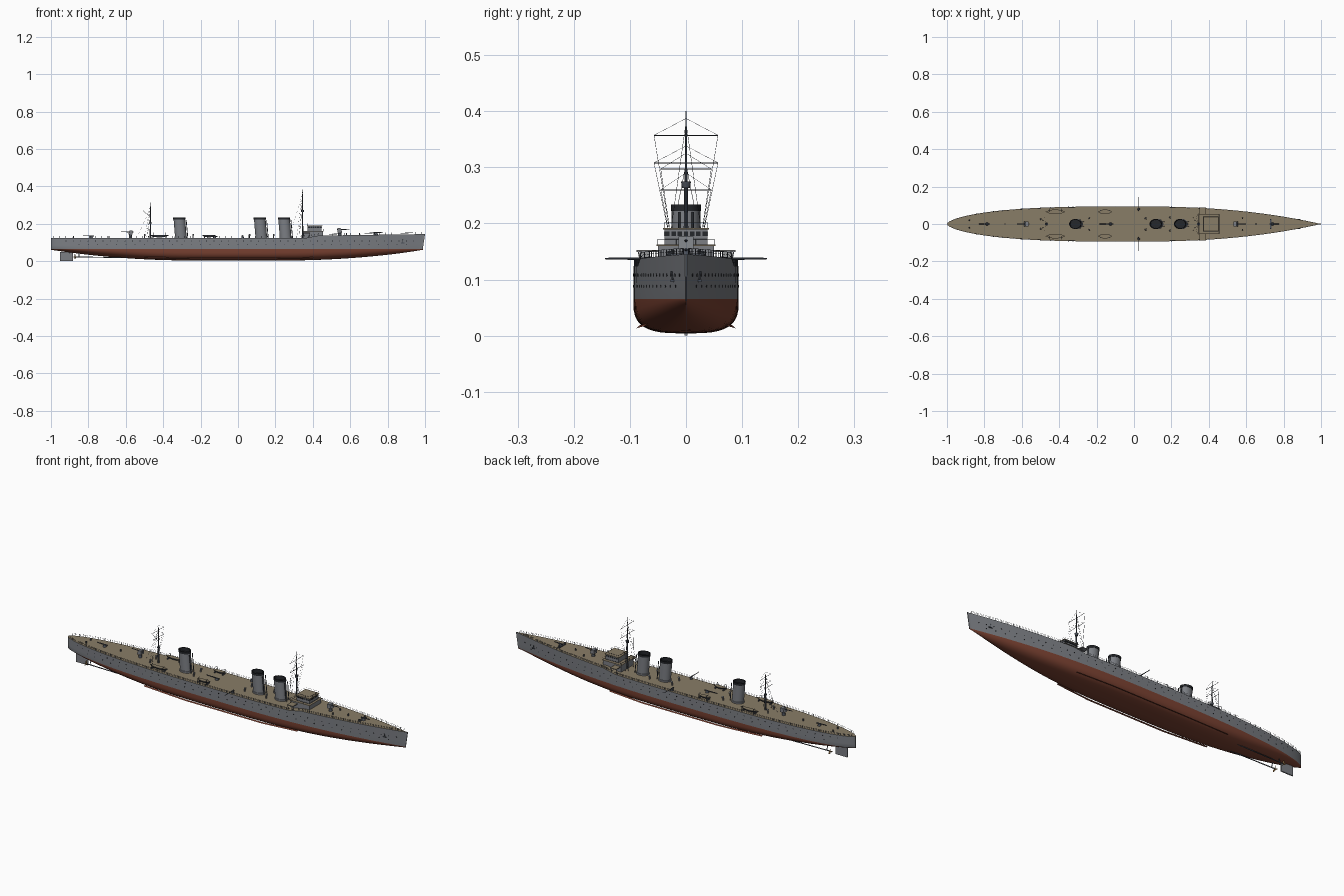
import bpy, bmesh, math
from mathutils import Vector, Matrix

if "Cube" in bpy.data.objects:
    bpy.data.objects.remove(bpy.data.objects["Cube"])

def material(name, c):
    m = bpy.data.materials.new(name)
    m.diffuse_color = (*c, 1)
    m.use_nodes = True
    m.node_tree.nodes["Principled BSDF"].inputs["Base Color"].default_value = m.diffuse_color
    return m

GREY = material("hull grey", (0.20, 0.21, 0.23))
RED = material("bottom red", (0.20, 0.055, 0.032))
DECK = material("deck tan", (0.25, 0.205, 0.135))
BLACK = material("funnel black", (0.018, 0.02, 0.024))
STEEL = material("gun steel", (0.07, 0.08, 0.10))
BRONZE = material("propeller bronze", (0.25, 0.15, 0.06))
WL = 0.065  # waterline height

# ---- helpers
def finish(name, bm, mats, mirror=False, angle=35):
    bmesh.ops.recalc_face_normals(bm, faces=bm.faces)
    me = bpy.data.meshes.new(name)
    bm.to_mesh(me)
    bm.free()
    for m in mats:
        me.materials.append(m)
    for p in me.polygons:
        p.use_smooth = True
    me.set_sharp_from_angle(angle=math.radians(angle))
    ob = bpy.data.objects.new(name, me)
    bpy.context.scene.collection.objects.link(ob)
    if mirror:
        mod = ob.modifiers.new("mirror", 'MIRROR')
        mod.use_axis = (False, True, False)
        mod.use_mirror_merge = False
    return ob

def cyl(bm, p, q, r, r2=None, n=8):
    p, q = Vector(p), Vector(q)
    d = q - p
    M = Matrix.Translation((p + q) / 2) @ d.to_track_quat('Z', 'Y').to_matrix().to_4x4()
    bmesh.ops.create_cone(bm, cap_ends=True, segments=n, radius1=r,
                          radius2=r if r2 is None else r2, depth=d.length, matrix=M)

def box(bm, x0, x1, y0, y1, z0, z1):
    M = Matrix.Translation(((x0 + x1) / 2, (y0 + y1) / 2, (z0 + z1) / 2))
    bmesh.ops.create_cube(bm, size=1, matrix=M @ Matrix.Diagonal((x1 - x0, y1 - y0, z1 - z0, 1)))

def loft(bm, rings, closed=False):
    vs = [[bm.verts.new(p) for p in r] for r in rings]
    for a, b in zip(vs, vs[1:]):
        k = len(a)
        for i in range(k if closed else k - 1):
            bm.faces.new((a[i], a[(i + 1) % k], b[(i + 1) % k], b[i]))
    return vs

# ---- hull lines
def half(x):
    t = min(abs(x), 1)
    return max(0.0015, 0.094 * ((1 - t ** 2.4) if x > 0 else (1 - t ** 3) ** 0.6))

def deck_z(x):
    s = min(max((x - 0.36) / 0.07, 0), 1)
    return 0.124 + 0.013 * s + 0.008 * max(0, (x - 0.43) / 0.57)

def side_y(x, z):
    w = half(x) * (1 - 0.22 * max(0, x) ** 4)
    return w + (half(x) - w) * (z - WL) / (deck_z(x) - WL)

def section(x):
    k = 0.004 + 0.057 * max(0, (abs(x) - 0.25) / 0.75) ** 2
    n = 3.2 - 1.9 * abs(x) ** 2
    pts = []
    for i in range(11):
        a = math.pi / 2 * i / 10
        pts.append((side_y(x, WL) * math.sin(a) ** (2 / n), WL - (WL - k) * math.cos(a) ** (2 / n)))
    for i in (1, 2, 3):
        z = WL + (deck_z(x) - WL) * i / 3
        pts.append((side_y(x, z), z))
    full = [(-y, z) for y, z in reversed(pts[1:])] + pts
    rake = 0.012 * max(0, (x - 0.85) / 0.15)
    return [(x - rake * min(1, max(0, (deck_z(x) - z) / (deck_z(x) - WL))), y, z) for y, z in full]

bm = bmesh.new()
xs = sorted([-math.cos(math.pi * i / 72) for i in range(73)] + [0.36, 0.43])
vs = loft(bm, [section(x) for x in xs])
for e in (vs[0], vs[-1]):
    bm.faces.new(e)
for f in bm.faces:
    f.material_index = 1 if f.calc_center_median().z < WL - 1e-4 or max(v.co.z for v in f.verts) < WL + 1e-4 else 0
for a, b in zip(vs, vs[1:]):
    bm.faces.new((a[0], a[-1], b[-1], b[0])).material_index = 2
finish("hull", bm, [GREY, RED, DECK])

# ---- railings along the deck edge
bm = bmesh.new()
line = [-0.985 + 1.965 * i / 62 for i in range(63)]
def edge(x, h):
    return Vector((x, half(x) * 0.975, deck_z(x) + h))
for x in line:
    cyl(bm, edge(x, 0), edge(x, 0.011), 0.0008, n=4)
for h in (0.006, 0.011):
    for a, b in zip(line, line[1:]):
        cyl(bm, edge(a, h), edge(b, h), 0.0004, n=3)
finish("railings", bm, [STEEL], True)

# ---- portholes in two rows, bow anchors and their hawse holes
bm = bmesh.new()
for z, x0, x1, n in ((0.108, -0.92, 0.94, 48), (0.088, -0.85, 0.9, 36)):
    for i in range(n):
        x = x0 + (x1 - x0) * i / (n - 1)
        y = side_y(x, z)
        cyl(bm, (x, y - 0.002, z), (x, y + 0.0007, z), 0.0026, n=8)
finish("portholes", bm, [BLACK], True)
bm = bmesh.new()
y = side_y(0.88, 0.105)
cyl(bm, (0.88, y, 0.098), (0.88, y + 0.003, 0.115), 0.0016)
box(bm, 0.871, 0.889, y - 0.002, y + 0.004, 0.096, 0.1)
finish("anchors", bm, [STEEL], True)

# ---- funnels: oval, raked aft, black cap with hollow mouth
for i, x in enumerate((-0.305, 0.125, 0.255)):
    bm = bmesh.new()
    def ring(z, s=1.0):
        c = x - 0.08 * (z - 0.12)
        return [(c + 0.031 * s * math.cos(2 * math.pi * j / 28),
                 0.0255 * s * math.sin(2 * math.pi * j / 28), z) for j in range(28)]
    v = loft(bm, [ring(0.12, 1.08), ring(0.132, 1.08), ring(0.133), ring(0.222), ring(0.2225, 1.06),
                  ring(0.234, 1.06), ring(0.234, 0.9), ring(0.215, 0.9)], True)
    bm.faces.new(v[-1])
    for f in bm.faces:
        f.material_index = int(f.calc_center_median().z > 0.214)
    finish(f"funnel_{i + 1}", bm, [GREY, BLACK])
    bm = bmesh.new()
    for s in (-1, 1):
        cyl(bm, (x + 0.037, s * 0.012, 0.12), (x + 0.028, s * 0.012, 0.22), 0.002)
    finish(f"steam_pipes_{i + 1}", bm, [STEEL])

# ---- bridge
bm = bmesh.new()
box(bm, 0.347, 0.455, -0.05, 0.05, 0.12, 0.160)
box(bm, 0.372, 0.447, -0.038, 0.038, 0.160, 0.189)
box(bm, 0.35, 0.385, -0.088, 0.088, 0.149, 0.152)
for s in (-1, 1):
    for xx in (0.352, 0.383):
        cyl(bm, (xx, s * 0.078, 0.12), (xx, s * 0.085, 0.15), 0.0012, n=6)
finish("bridge", bm, [GREY])
bm = bmesh.new()
box(bm, 0.344, 0.458, -0.053, 0.053, 0.160, 0.1625)
box(bm, 0.368, 0.451, -0.041, 0.041, 0.189, 0.192)
box(bm, 0.35, 0.385, -0.088, 0.088, 0.152, 0.1528)
finish("bridge_roofs", bm, [DECK])
bm = bmesh.new()
for i in range(7):
    yy = -0.033 + 0.011 * i
    box(bm, 0.446, 0.448, yy - 0.004, yy + 0.004, 0.178, 0.186)
for i in range(6):
    xx = 0.38 + 0.012 * i
    for s in (-1, 1):
        box(bm, xx - 0.0045, xx + 0.0045, s * 0.038 - 0.001, s * 0.038 + 0.001, 0.178, 0.186)
finish("bridge_windows", bm, [BLACK])
bm = bmesh.new()
for x0, x1, w, z in ((0.346, 0.456, 0.051, 0.1625), (0.37, 0.449, 0.039, 0.192)):
    c = [(x0, -w), (x1, -w), (x1, w), (x0, w)]
    for a, b in zip(c, c[1:] + c[:1]):
        cyl(bm, (*a, z + 0.009), (*b, z + 0.009), 0.0005, n=4)
        for t in (0, 0.33, 0.67):
            p = Vector(a).lerp(Vector(b), t)
            cyl(bm, (p.x, p.y, z), (p.x, p.y, z + 0.009), 0.0006, n=4)
finish("bridge_rails", bm, [STEEL])

# ---- masts, yards, lookout platforms and rigging
for name, x, top, yards, span in (("foremast", 0.345, 0.40, (0.357, 0.308), 0.057),
                                  ("mainmast", -0.468, 0.325, (0.297, 0.26), 0.045)):
    bm = bmesh.new()
    zd = 0.12
    mid = zd + (top - zd) * 0.55
    cyl(bm, (x, 0, zd), (x, 0, mid), 0.0045, 0.0035, 10)
    cyl(bm, (x, 0, mid), (x, 0, top), 0.0025, 0.001, 8)
    for z in yards:
        cyl(bm, (x, -span, z), (x, span, z), 0.0009, n=6)
    if x > 0:
        cyl(bm, (x, 0, 0.263), (x, 0, 0.275), 0.007, 0.009, 12)
    else:
        cyl(bm, (x, 0, 0.2), (x, 0, 0.207), 0.006, 0.008, 12)
        cyl(bm, (x, 0, 0.235), (x - 0.04, 0, 0.27), 0.0009, n=6)
    finish(name, bm, [STEEL])
    bm = bmesh.new()
    for s in (-1, 1):
        for dx in (-0.03, -0.012):
            cyl(bm, (x, 0, top - 0.02), (x + dx, s * 0.035, 0.13), 0.0004, n=3)
        for z in yards:
            cyl(bm, (x, s * span, z), (x - 0.02, s * 0.02, 0.13), 0.0004, n=3)
            cyl(bm, (x, s * span, z), (x, 0, min(z + 0.03, top)), 0.0004, n=3)
    cyl(bm, (x, 0, top - 0.04), (x - 0.07, 0, 0.13), 0.0004, n=3)
    finish(name + "_rigging", bm, [STEEL])

# ---- deck guns: pedestal, shield and barrel (d = +1 forward, -1 aft)
def gun(name, x, d, h, length, shield):
    z = deck_z(x)
    bm = bmesh.new()
    cyl(bm, (x, 0, z), (x, 0, z + h), 0.009, 0.005, 12)
    cyl(bm, (x - d * 0.015, 0, z + h), (x + d * length, 0, z + h + 0.002), 0.003, 0.0016, 10)
    finish(name, bm, [STEEL])
    if shield:
        bm = bmesh.new()
        box(bm, x - 0.012, x + 0.012, -0.013, 0.013, z + h - 0.014, z + h + 0.008)
        for v in bm.verts:
            if (v.co.x - x) * d > 0 and v.co.z > z + h:
                v.co.x -= d * 0.008
        finish(name + "_shield", bm, [GREY])

gun("forward_gun", 0.545, 1, 0.03, 0.05, True)
gun("bow_gun", 0.74, 1, 0.011, 0.035, False)
gun("aft_gun", -0.575, -1, 0.032, 0.05, True)
gun("stern_gun", -0.785, -1, 0.011, 0.045, False)
gun("midship_gun", -0.125, -1, 0.009, 0.06, False)

# ---- broadside guns, mooring gear and vents
bm = bmesh.new()
cyl(bm, (0.025, 0.08, 0.12), (0.025, 0.08, 0.137), 0.007, 0.005, 12)
cyl(bm, (0.025, 0.07, 0.137), (0.025, 0.144, 0.1375), 0.0025, 0.0013, 10)
finish("broadside_guns", bm, [STEEL], True)
bm = bmesh.new()
box(bm, 0.726, 0.736, -0.028, 0.028, 0.14, 0.146)
for x, y in ((0.73, 0.024), (0.73, -0.024), (0.65, 0), (0.58, 0.03), (0.58, -0.03), (-0.69, 0), (-0.88, 0.02), (-0.88, -0.02)):
    cyl(bm, (x, y, deck_z(x) - 0.001), (x, y, deck_z(x) + 0.012), 0.004, 0.003, 10)
finish("capstans_and_bollards", bm, [STEEL])
bm = bmesh.new()
for x, y in ((-0.5, 0.025), (0.19, 0.035), (0.06, 0.03), (-0.24, 0.03)):
    cyl(bm, (x, y, 0.122), (x, y, 0.14), 0.0035, n=10)
    cyl(bm, (x - 0.003, y, 0.141), (x + 0.006, y, 0.141), 0.003, 0.0055, 10)
finish("cowl_vents", bm, [GREY], True)

# ---- ship's boats with tan interiors, and davits
for name, x, L in (("aft_boats", -0.42, 0.052), ("midship_boats", -0.155, 0.037)):
    bm = bmesh.new()
    rings = []
    for i in range(13):
        t = -1 + 2 * i / 12
        w = max(0.0005, 0.012 * (1 - abs(t) ** 2.5))
        rings.append([(x + L * t, 0.065 + w * math.cos(math.pi * j / 8),
                       0.139 + 0.002 * t * t - (0.002 + 0.8 * w) * math.sin(math.pi * j / 8)) for j in range(9)])
    v = loft(bm, rings)
    for a, b in zip(v, v[1:]):
        bm.faces.new((a[0], a[-1], b[-1], b[0])).material_index = 1
    finish(name, bm, [STEEL, DECK], True)
    bm = bmesh.new()
    for s in (-1, 1):
        xx = x + s * L * 0.65
        box(bm, xx - 0.002, xx + 0.002, 0.055, 0.075, 0.122, 0.131)
        cyl(bm, (xx, 0.081, 0.12), (xx, 0.081, 0.148), 0.0012, n=6)
        cyl(bm, (xx, 0.081, 0.148), (xx, 0.068, 0.152), 0.001, n=6)
    finish(name + "_davits", bm, [STEEL], True)

# ---- underwater gear: rudder, shafts, propellers, bilge keels
bm = bmesh.new()
box(bm, -0.952, -0.882, -0.003, 0.003, 0, 0.05)
cyl(bm, (-0.9, 0, 0.04), (-0.9, 0, 0.07), 0.004)
finish("rudder", bm, [GREY])
bm = bmesh.new()
cyl(bm, (-0.872, 0.03, 0.022), (-0.55, 0.034, 0.02), 0.0025)
cyl(bm, (-0.85, 0.03, 0.022), (-0.85, 0.02, 0.052), 0.002)
finish("propeller_shafts", bm, [STEEL], True)
bm = bmesh.new()
cyl(bm, (-0.88, 0.03, 0.022), (-0.866, 0.03, 0.022), 0.002, 0.004)
for i in range(3):
    M = (Matrix.Translation((-0.872, 0.03, 0.022)) @ Matrix.Rotation(i * 2.0944, 4, 'X')
         @ Matrix.Translation((0, 0, 0.009)) @ Matrix.Rotation(0.5, 4, 'Z'))
    bmesh.ops.create_uvsphere(bm, u_segments=8, v_segments=6, radius=1,
                              matrix=M @ Matrix.Diagonal((0.001, 0.005, 0.008, 1)))
finish("propellers", bm, [BRONZE], True)
bm = bmesh.new()
loft(bm, [[(x, y - o, z + o), (x, y + 0.006 - o, z - 0.005 + o), (x, y - 0.002 - o, z - 0.002 + o)]
          for x, y, z, o in ((-0.5, 0.076, 0.02, 0.004), (-0.25, 0.083, 0.018, 0), (0.2, 0.083, 0.018, 0), (0.4, 0.07, 0.02, 0.002))], True)
finish("bilge_keels", bm, [RED], True)
